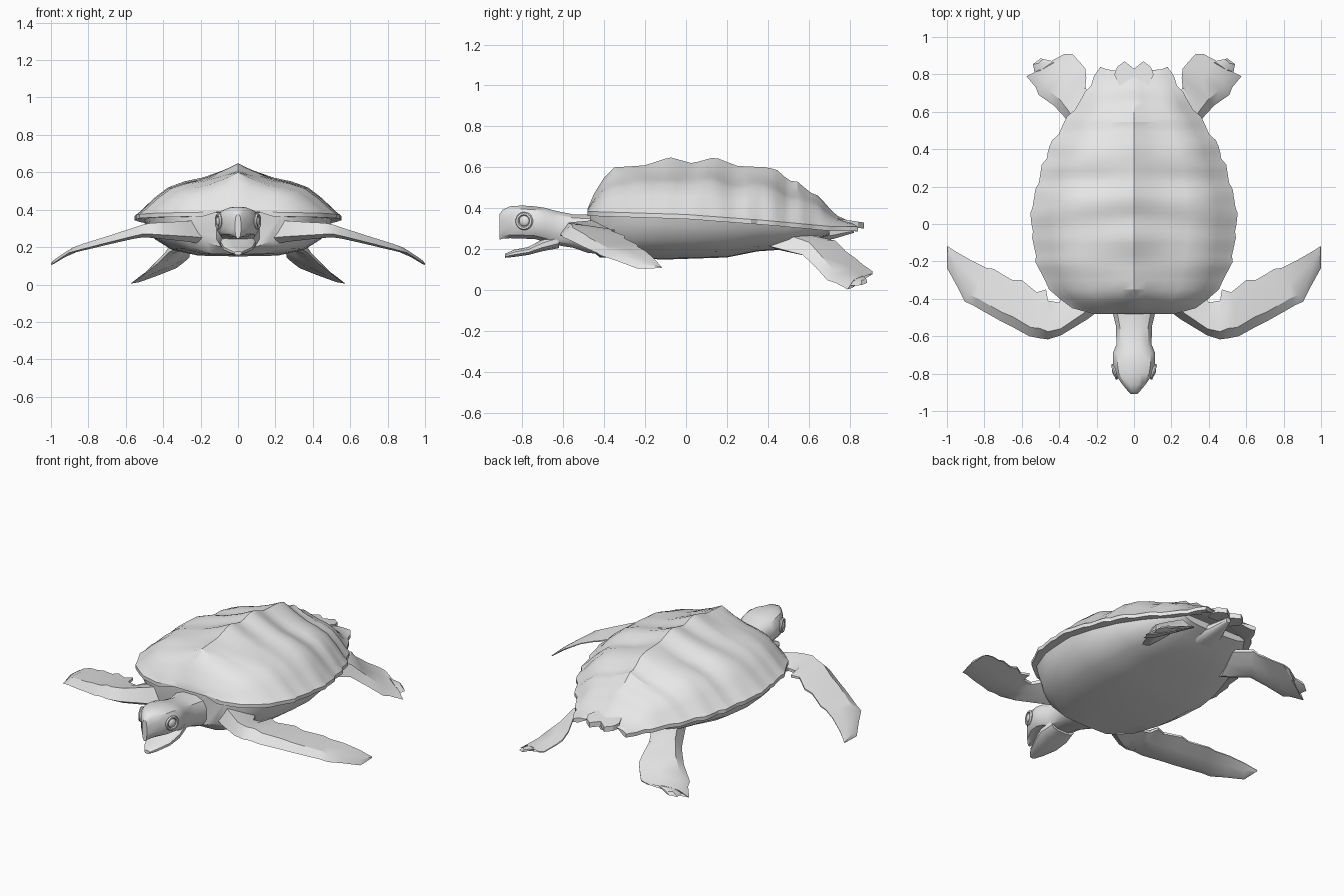
import bpy, bmesh, math
from mathutils import Vector

if "Cube" in bpy.data.objects:
    bpy.data.objects.remove(bpy.data.objects["Cube"])

skin = bpy.data.materials.new("plain grey")
skin.diffuse_color = (0.8, 0.8, 0.8, 1)
skin.use_nodes = True
skin.node_tree.nodes["Principled BSDF"].inputs["Base Color"].default_value = skin.diffuse_color


def finish(ob, angle=32):
    ob.data.materials.append(skin)
    bpy.ops.object.select_all(action='DESELECT')
    ob.select_set(True)
    bpy.context.view_layer.objects.active = ob
    bpy.ops.object.shade_smooth_by_angle(angle=math.radians(angle))


def loft(name, rings, angle=32):
    """Skin closed rings of equal point count and cap both ends."""
    bm = bmesh.new()
    vs = [[bm.verts.new(p) for p in r] for r in rings]
    n = len(vs[0])
    for a, b in zip(vs, vs[1:]):
        for i in range(n):
            j = (i + 1) % n
            bm.faces.new((a[i], a[j], b[j], b[i]))
    caps = [bm.faces.new(vs[0]), bm.faces.new(vs[-1])]
    bmesh.ops.triangulate(bm, faces=caps)
    bmesh.ops.recalc_face_normals(bm, faces=bm.faces)
    me = bpy.data.meshes.new(name)
    bm.to_mesh(me)
    bm.free()
    ob = bpy.data.objects.new(name, me)
    bpy.context.collection.objects.link(ob)
    finish(ob, angle)
    return ob


def interp(table, v):
    for (a, p), (b, q) in zip(table, table[1:]):
        if v <= b:
            return p + (q - p) * max(0, (v - a) / (b - a))
    return table[-1][1]


# shell profiles along y: half width, ridge height, rim height, belly height
WIDTH = [(-.48, .22), (-.45, .33), (-.36, .45), (-.2, .52), (0, .545), (.08, .545),
         (.2, .515), (.4, .45), (.55, .36), (.7, .25), (.84, .18)]
RIDGE = [(-.48, .40), (-.45, .47), (-.4, .55), (-.35, .60), (-.2, .61), (-.08, .65),
         (.03, .62), (.14, .65), (.25, .607), (.4, .60), (.45, .585), (.5, .535),
         (.55, .53), (.6, .48), (.65, .46), (.7, .40), (.76, .345), (.84, .335)]
RIM = [(-.48, .385), (0, .37), (.4, .34), (.7, .312), (.84, .31)]
BELLY = [(-.47, .2), (-.42, .16), (-.1, .15), (.2, .16), (.35, .19), (.5, .2),
         (.6, .235), (.7, .27)]
ARCH = [(0, 1), (.15, .87), (.35, .73), (.52, .66), (.68, .55), (.82, .33), (.93, .11), (1, 0)]

# domed shell with a central keel, scalloped rim and hollow underside
rings = []
ys = [-.48, -.465, -.45, -.42, -.4, -.35] + [-.30 + .0325 * i for i in range(33)] + [.79, .84]
for y in ys:
    w, rim, h = interp(WIDTH, y), interp(RIM, y), interp(RIDGE, y)
    if -.3 < y < .8:
        w += (.022 if y > .2 else .012) * (((y + .3) / .13) % 1)
    half = []
    for s, f in ARCH:
        lump = .010 * math.sin(math.pi * s) * math.sin(y * 2 * math.pi / .28) if -.4 < y < .65 else 0
        half.append((s, rim + (h - rim) * f + lump))
    half += [(1, rim - .022), (.86, rim - .022), (.5, rim + (h - rim) * .25)]
    ring = half + [(-s, z) for s, z in reversed(half[1:])]
    notch = .07 if y > .83 else 0
    rings.append([(s * w, y - notch * (1 - abs(s)), z) for s, z in ring])
loft("shell", rings, 28)

# belly hull below the shell
rings = []
for y in [-.47, -.42, -.35, -.2, -.1, .05, .2, .35, .5, .6, .7]:
    w, rim, b = interp(WIDTH, y), interp(RIM, y), interp(BELLY, y)
    half = [(0, 0), (.4, .02), (.66, .16), (.82, .42), (.9, .75), (.93, 1)]
    half = [(s * w, b + (rim - b) * f) for s, f in half]
    rings.append([(x, y, z) for x, z in half + [(-x, z) for x, z in reversed(half[1:])]])
loft("belly", rings, 35)

# tail stub and toothed tail plate
def oval(y, w, lo, hi, n=12, power=.75):
    out = []
    for i in range(n):
        a = 2 * math.pi * (i + .5) / n
        c, s = math.cos(a), math.sin(a)
        out.append((math.copysign(abs(c) ** power, c) * w, y,
                    (lo + hi) / 2 + math.copysign(abs(s) ** power, s) * (hi - lo) / 2))
    return out


loft("tail", [oval(.6, .09, .23, .31), oval(.72, .05, .25, .31), oval(.82, .015, .28, .31)])
outline = [(-.08, .74), (-.105, .8), (-.09, .84), (-.05, .87), (0, .83),
           (.05, .87), (.09, .84), (.105, .8), (.08, .74)]
loft("tail_plate", [[(x, y, .35 - (y - .74) * .15 + dz) for x, y in outline] for dz in (0, -.03)])

# head with neck, and open lower jaw
loft("head_and_neck", [oval(*r) for r in [
    (-.91, .016, .245, .375), (-.895, .032, .25, .395), (-.86, .062, .252, .412),
    (-.80, .105, .25, .416), (-.74, .116, .248, .412), (-.69, .116, .235, .405),
    (-.645, .097, .22, .392), (-.55, .098, .205, .372), (-.48, .115, .18, .372),
    (-.36, .14, .17, .37)]], 35)
loft("lower_jaw", [oval(*r) for r in [
    (-.885, .018, .158, .178), (-.84, .05, .162, .198), (-.77, .078, .172, .212),
    (-.70, .095, .19, .25), (-.62, .08, .205, .28)]], 35)


# limbs: flat blades running between a leading and a trailing edge
def limb(name, stations, side):
    rings = []
    for lead, trail, t in stations:
        a, b = Vector(lead), Vector(trail)
        ring = []
        for f, k in [(0, -.25), (.2, .5), (.6, .35), (1, .1), (1, -.1), (.6, -.35), (.2, -.5)]:
            p = a.lerp(b, f)
            ring.append((p.x * side, p.y, p.z + k * t))
        rings.append(ring)
    loft(name, rings, 30)


DROP = [(.1, .28), (.3, .285), (.5, .29), (.9, .18), (1, .11)]
FRONT = [  # lead x, lead y, trail x, trail y, thickness
    (.10, -.40, .22, -.25, .15), (.25, -.51, .37, -.36, .11), (.39, -.595, .40, -.42, .09),
    (.46, -.617, .46, -.41, .08), (.51, -.61, .47, -.35, .07), (.56, -.60, .52, -.365, .06),
    (.66, -.545, .60, -.30, .05), (.72, -.515, .65, -.30, .045), (.80, -.47, .71, -.265, .04),
    (.86, -.435, .75, -.24, .035), (.905, -.415, .79, -.235, .03), (.945, -.335, .86, -.20, .025),
    (1, -.235, .94, -.155, .02), (1, -.15, .98, -.13, .01), (1, -.12, .995, -.118, .006)]
HIND = [
    ((.28, .40, .24), (.20, .62, .26), .09), ((.37, .57, .19), (.26, .73, .235), .07),
    ((.43, .635, .125), (.255, .78, .185), .055), ((.51, .69, .06), (.26, .83, .15), .045),
    ((.525, .73, .045), (.285, .86, .125), .035), ((.575, .79, .012), (.33, .91, .09), .03),
    ((.53, .80, .03), (.37, .91, .08), .025), ((.54, .855, .03), (.40, .87, .075), .022),
    ((.50, .885, .04), (.43, .87, .065), .015)]
for side, word in ((1, "left"), (-1, "right")):
    limb(word + "_front_flipper",
         [((a, b, interp(DROP, a)), (c, d, interp(DROP, c)), t) for a, b, c, d, t in FRONT], side)
    limb(word + "_hind_flipper", HIND, side)
    # eye: raised lid ring around a shallow eyeball
    place, turn = (side * .104, -.79, .338), (0, math.radians(90), math.radians(-18 * side))
    bpy.ops.mesh.primitive_torus_add(major_radius=.036, minor_radius=.009, major_segments=14,
                                     minor_segments=6, location=place, rotation=turn)
    lid = bpy.context.object
    lid.name = word + "_eyelid"
    finish(lid, 40)
    bpy.ops.mesh.primitive_uv_sphere_add(segments=14, ring_count=8, radius=.026,
                                         location=place, rotation=turn)
    eye = bpy.context.object
    eye.name = word + "_eye"
    eye.scale = (1, 1, .5)
    finish(eye, 40)
